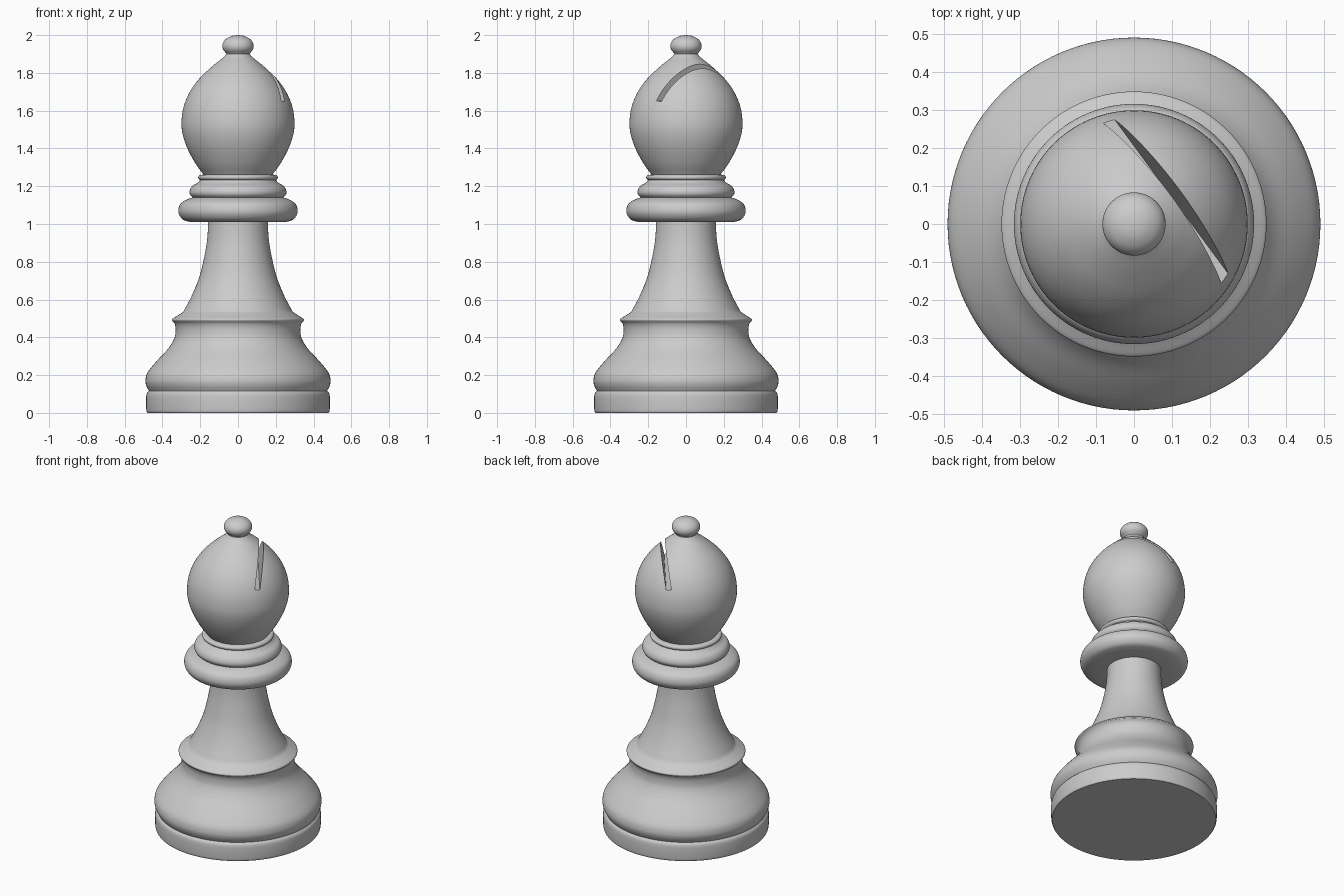
import bpy, bmesh, math
from mathutils import Matrix, Vector

if "Cube" in bpy.data.objects:
    bpy.data.objects.remove(bpy.data.objects["Cube"])

SIDES = 112


def curve(points, steps=5):
    """Smooth Catmull-Rom run through (radius, z) points."""
    p = [Vector(q) for q in points]
    if len(p) < 3:
        return p
    p = [2 * p[0] - p[1]] + p + [2 * p[-1] - p[-2]]
    out = []
    for a, b, c, d in zip(p, p[1:], p[2:], p[3:]):
        for k in range(steps):
            t = k / steps
            out.append(0.5 * (2 * b + (c - a) * t + (2 * a - 5 * b + 4 * c - d) * t * t
                              + (3 * b - a - 3 * c + d) * t ** 3))
    return out + [p[-2]]


def lathe(name, runs):
    """Turn smooth runs, joined at crisp corners, into a closed solid."""
    prof = []
    for run in runs:
        for q in curve(run):
            if not prof or (q - prof[-1]).length > 1e-5:
                prof.append(q)
    bm = bmesh.new()
    rings = []
    for r, z in prof:
        rings.append([bm.verts.new((r * math.cos(2 * math.pi * i / SIDES),
                                    r * math.sin(2 * math.pi * i / SIDES), z))
                      for i in range(SIDES)])
    for lo, hi in zip(rings, rings[1:]):
        for i in range(SIDES):
            j = (i + 1) % SIDES
            bm.faces.new((lo[i], lo[j], hi[j], hi[i]))
    bm.faces.new(rings[0][::-1])
    bm.faces.new(rings[-1])
    me = bpy.data.meshes.new(name)
    bm.to_mesh(me)
    bm.free()
    ob = bpy.data.objects.new(name, me)
    bpy.context.collection.objects.link(ob)
    return ob


def smooth(ob):
    bpy.ops.object.select_all(action='DESELECT')
    ob.select_set(True)
    bpy.context.view_layer.objects.active = ob
    bpy.ops.object.shade_smooth_by_angle(angle=math.radians(35))


# Base disc, bulging foot, lip and tapering stem
pedestal = lathe("pedestal", [
    [(0.48, 0.0), (0.485, 0.012), (0.487, 0.06), (0.484, 0.10), (0.472, 0.117)],
    [(0.472, 0.117), (0.486, 0.145), (0.49, 0.175), (0.478, 0.215), (0.43, 0.275),
     (0.37, 0.34), (0.337, 0.395), (0.33, 0.44), (0.335, 0.47), (0.348, 0.488)],
    [(0.348, 0.488), (0.346, 0.498), (0.32, 0.515), (0.29, 0.535)],
    [(0.29, 0.535), (0.245, 0.62), (0.205, 0.72), (0.18, 0.82), (0.163, 0.92), (0.157, 1.03)],
])

# Stacked collar rings under the head
collar = lathe("collar", [
    [(0.15, 1.01), (0.25, 1.01)],
    [(0.25, 1.01), (0.29, 1.022), (0.312, 1.05), (0.315, 1.08), (0.302, 1.11),
     (0.27, 1.13), (0.24, 1.14)],
    [(0.24, 1.14), (0.254, 1.155), (0.256, 1.175), (0.243, 1.2), (0.215, 1.217), (0.2, 1.232)],
    [(0.2, 1.232), (0.209, 1.24), (0.21, 1.25), (0.203, 1.258), (0.185, 1.262)],
])

# Head with round finial
head = lathe("head", [
    [(0.17, 1.24), (0.185, 1.265)],
    [(0.185, 1.265), (0.225, 1.32), (0.268, 1.40), (0.293, 1.475), (0.299, 1.54),
     (0.288, 1.62), (0.255, 1.70), (0.2, 1.775), (0.13, 1.84), (0.08, 1.88), (0.062, 1.9)],
    [(0.062, 1.9)] + [(0.083 * math.cos(math.radians(a)), 1.942 + 0.058 * math.sin(math.radians(a)))
                      for a in (-40, -20, 0, 20, 40, 60, 75, 89)],
])

# Slanted slot cut into the head, leaning slightly outward
bpy.ops.mesh.primitive_cube_add(size=1)
cutter = bpy.context.object
cutter.name = "slot_cutter"
cutter.matrix_world = (Matrix.Rotation(math.radians(36.4), 4, 'Z')
                       @ Matrix.Translation((0.107, 0, 1.65))
                       @ Matrix.Rotation(math.radians(9), 4, 'Y')
                       @ Matrix.Diagonal((0.03, 0.8, 0.4, 1))
                       @ Matrix.Translation((0, 0, 0.5)))
bpy.context.view_layer.update()
mod = head.modifiers.new("slot", 'BOOLEAN')
mod.operation = 'DIFFERENCE'
mod.solver = 'EXACT'
mod.object = cutter
bpy.context.view_layer.objects.active = head
bpy.ops.object.modifier_apply(modifier=mod.name)
bpy.data.objects.remove(cutter, do_unlink=True)

for part in (pedestal, collar, head):
    smooth(part)
